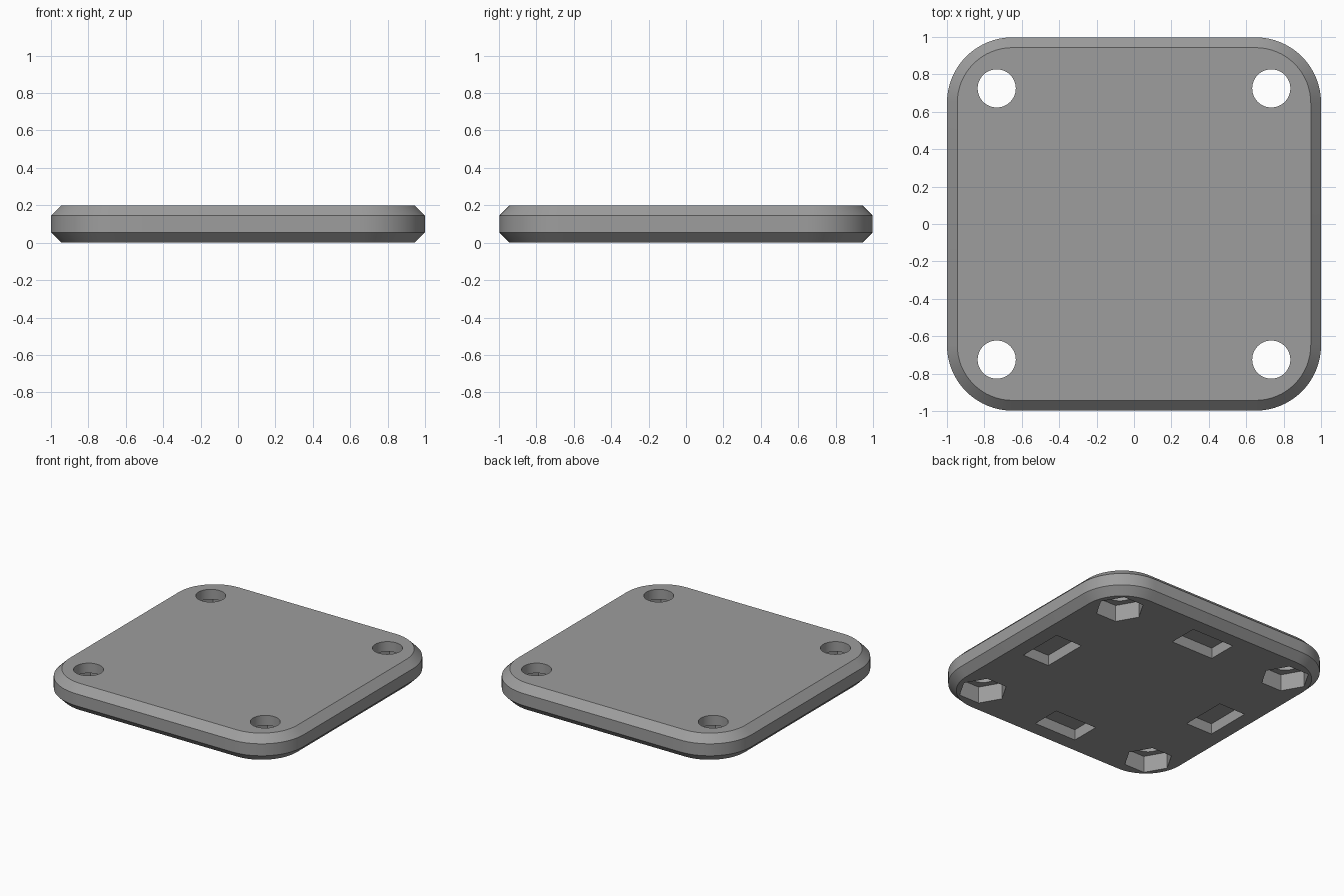
import bpy, bmesh, math

if "Cube" in bpy.data.objects:
    bpy.data.objects.remove(bpy.data.objects["Cube"])

HEIGHT, CHAMFER, RADIUS = 0.2, 0.055, 0.35
HALF_X, HALF_Y = 1.0, 0.998
HOLE_X, HOLE_Y = 0.734, 0.725
ARC_STEPS = 16

grey = bpy.data.materials.new("mid grey")
grey.diffuse_color = (0.34, 0.34, 0.34, 1)
grey.use_nodes = True
grey.node_tree.nodes["Principled BSDF"].inputs["Base Color"].default_value = grey.diffuse_color


def make_object(name, bm):
    bmesh.ops.recalc_face_normals(bm, faces=bm.faces)
    mesh = bpy.data.meshes.new(name)
    bm.to_mesh(mesh)
    bm.free()
    obj = bpy.data.objects.new(name, mesh)
    bpy.context.collection.objects.link(obj)
    mesh.materials.append(grey)
    return obj


def rounded_ring(bm, inset, z):
    """Rounded square outline, moved inwards by inset."""
    r, ring = RADIUS - inset, []
    for corner, (sx, sy) in enumerate([(1, 1), (-1, 1), (-1, -1), (1, -1)]):
        for i in range(ARC_STEPS + 1):
            a = math.pi / 2 * (corner + i / ARC_STEPS)
            ring.append(bm.verts.new((sx * (HALF_X - RADIUS) + r * math.cos(a),
                                      sy * (HALF_Y - RADIUS) + r * math.sin(a), z)))
    return ring


def add_prism(bm, x, y, z0, z1, radius, sides):
    """Upright prism with a corner pointing along x."""
    rings = [[bm.verts.new((x + radius * math.cos(2 * math.pi * i / sides),
                            y + radius * math.sin(2 * math.pi * i / sides), z))
              for i in range(sides)] for z in (z0, z1)]
    bm.faces.new(rings[0])
    bm.faces.new(rings[1])
    for i in range(sides):
        j = (i + 1) % sides
        bm.faces.new((rings[0][i], rings[0][j], rings[1][j], rings[1][i]))


def add_box(bm, x, y, z0, z1, sx, sy):
    verts = bmesh.ops.create_cube(bm, size=1)["verts"]
    bmesh.ops.scale(bm, vec=(sx, sy, z1 - z0), verts=verts)
    bmesh.ops.translate(bm, vec=(x, y, (z0 + z1) / 2), verts=verts)


# Plate body: chamfered rounded square
bm = bmesh.new()
rings = [rounded_ring(bm, inset, z) for inset, z in
         [(CHAMFER, 0), (0, CHAMFER), (0, HEIGHT - CHAMFER), (CHAMFER, HEIGHT)]]
bm.faces.new(rings[0])
bm.faces.new(rings[-1])
for low, high in zip(rings, rings[1:]):
    for i in range(len(low)):
        j = (i + 1) % len(low)
        bm.faces.new((low[i], low[j], high[j], high[i]))
plate = make_object("base_plate", bm)

corners = [(sx * HOLE_X, sy * HOLE_Y) for sx in (-1, 1) for sy in (-1, 1)]

# Hexagonal nut pockets and rectangular slots in the underside
bm = bmesh.new()
for x, y in corners:
    add_prism(bm, x, y, -0.1, 0.125, 0.168, 6)
for s in (-1, 1):
    add_box(bm, s * 0.725, 0, -0.1, 0.08, 0.22, 0.35)
    add_box(bm, 0, s * 0.725, -0.1, 0.08, 0.35, 0.22)
pockets = make_object("pocket_cutter", bm)

# Round screw holes right through the plate
bm = bmesh.new()
for x, y in corners:
    add_prism(bm, x, y, -0.2, 0.4, 0.102, 48)
holes = make_object("hole_cutter", bm)

bpy.context.view_layer.objects.active = plate
plate.select_set(True)
for cutter in (pockets, holes):
    mod = plate.modifiers.new(cutter.name, "BOOLEAN")
    mod.operation, mod.solver, mod.object = "DIFFERENCE", "EXACT", cutter
    bpy.ops.object.modifier_apply(modifier=mod.name)
    bpy.data.objects.remove(cutter)

bpy.ops.object.shade_smooth_by_angle(angle=math.radians(30))
